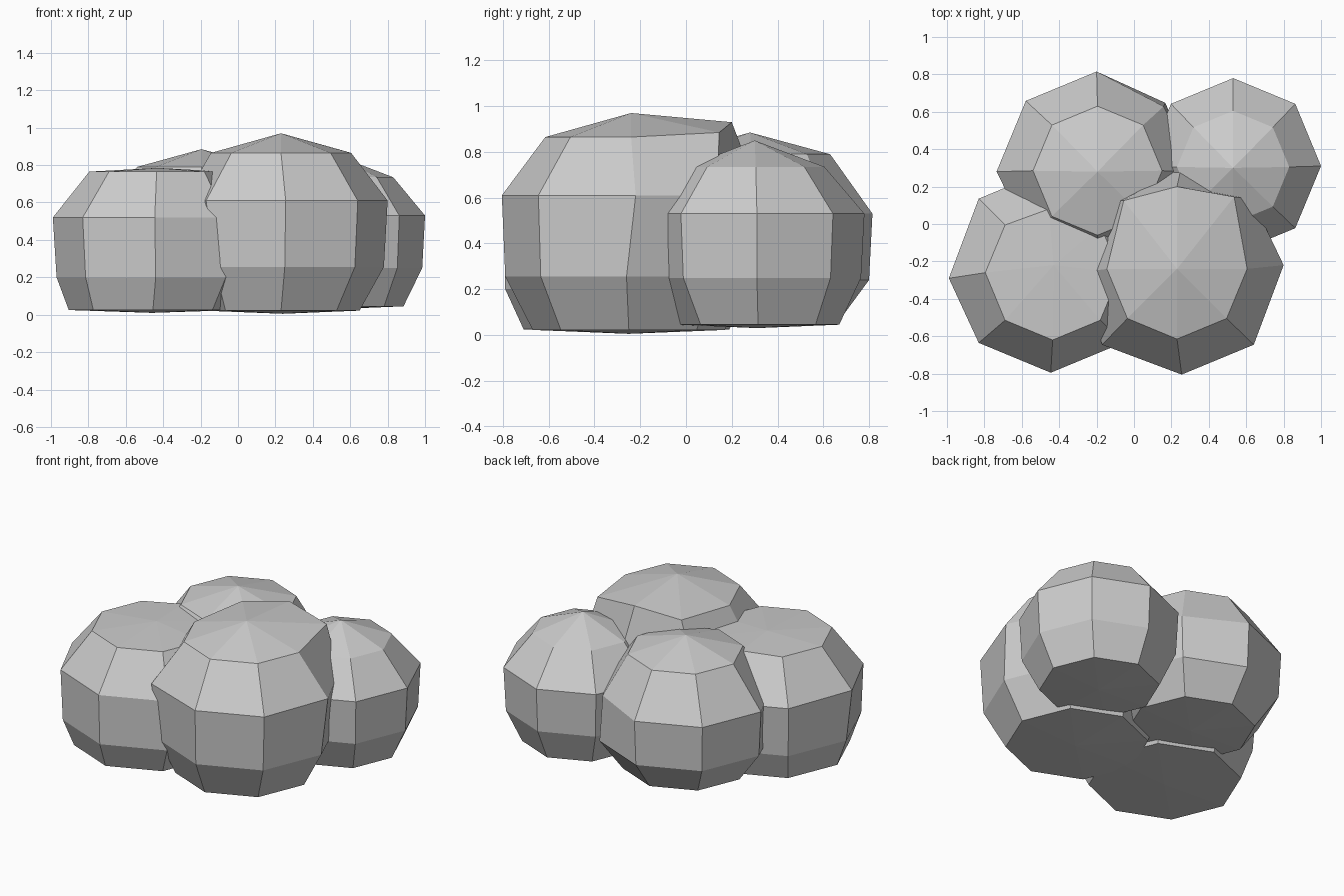
import bpy, bmesh, math
from mathutils import Vector

SIDES = 8


def boulder(name, bottom, rings, top, tweaks=None):
    """Faceted lobe: rings are (z, radius, cx, cy); tweaks move single ring corners."""
    bm = bmesh.new()
    loops = []
    for i, (z, r, cx, cy) in enumerate(rings):
        loop = []
        for k in range(SIDES):
            a = 2 * math.pi * k / SIDES
            p = Vector((cx + r * math.cos(a), cy + r * math.sin(a), z))
            p += Vector((tweaks or {}).get((i, k), (0, 0, 0)))
            loop.append(bm.verts.new(p))
        loops.append(loop)
    low, high = bm.verts.new(bottom), bm.verts.new(top)
    for k in range(SIDES):
        n = (k + 1) % SIDES
        bm.faces.new((low, loops[0][n], loops[0][k]))
        for a, b in zip(loops, loops[1:]):
            bm.faces.new((a[k], a[n], b[n], b[k]))
        bm.faces.new((loops[-1][k], loops[-1][n], high))
    mesh = bpy.data.meshes.new(name)
    bm.to_mesh(mesh)
    bm.free()
    obj = bpy.data.objects.new(name, mesh)
    bpy.context.collection.objects.link(obj)
    return obj


# Largest lobe at the front right, with a raised rear shoulder
boulder("front_right_lobe", (0.24, -0.25, 0.005),
        [(0.022, 0.42, 0.23, -0.25), (0.255, 0.53, 0.25, -0.26),
         (0.61, 0.545, 0.255, -0.26), (0.865, 0.375, 0.23, -0.24)],
        (0.23, -0.24, 0.97),
        {(3, 1): (0.04, 0.12, 0.02), (3, 2): (0, 0.065, 0.065),
         (3, 3): (-0.02, 0.10, 0.02), (2, 2): (0, 0.03, 0.02),
         (2, 1): (-0.01, 0.01, 0), (2, 0): (0, 0.04, 0),
         (2, 5): (-0.04, 0, 0)})

# Low, flat-topped lobe at the front left
boulder("front_left_lobe", (-0.46, -0.27, 0.01),
        [(0.025, 0.45, -0.455, -0.26), (0.2, 0.53, -0.44, -0.26),
         (0.52, 0.545, -0.445, -0.25), (0.765, 0.36, -0.435, -0.26)],
        (-0.43, -0.22, 0.785),
        {(2, 4): (0, -0.04, 0), (3, 2): (-0.02, -0.02, 0.01)})

# Lobe at the back left
boulder("back_left_lobe", (-0.2, 0.28, 0.035),
        [(0.05, 0.38, -0.2, 0.28), (0.24, 0.52, -0.2, 0.28),
         (0.53, 0.535, -0.2, 0.28), (0.79, 0.345, -0.195, 0.285)],
        (-0.195, 0.28, 0.885),
        {(2, 1): (-0.02, -0.03, 0), (2, 5): (0.02, 0.02, 0)})

# Smallest lobe at the back right
boulder("back_right_lobe", (0.53, 0.31, 0.03),
        [(0.045, 0.355, 0.53, 0.315), (0.25, 0.455, 0.53, 0.31),
         (0.53, 0.47, 0.53, 0.31), (0.735, 0.3, 0.53, 0.305)],
        (0.53, 0.3, 0.85))
